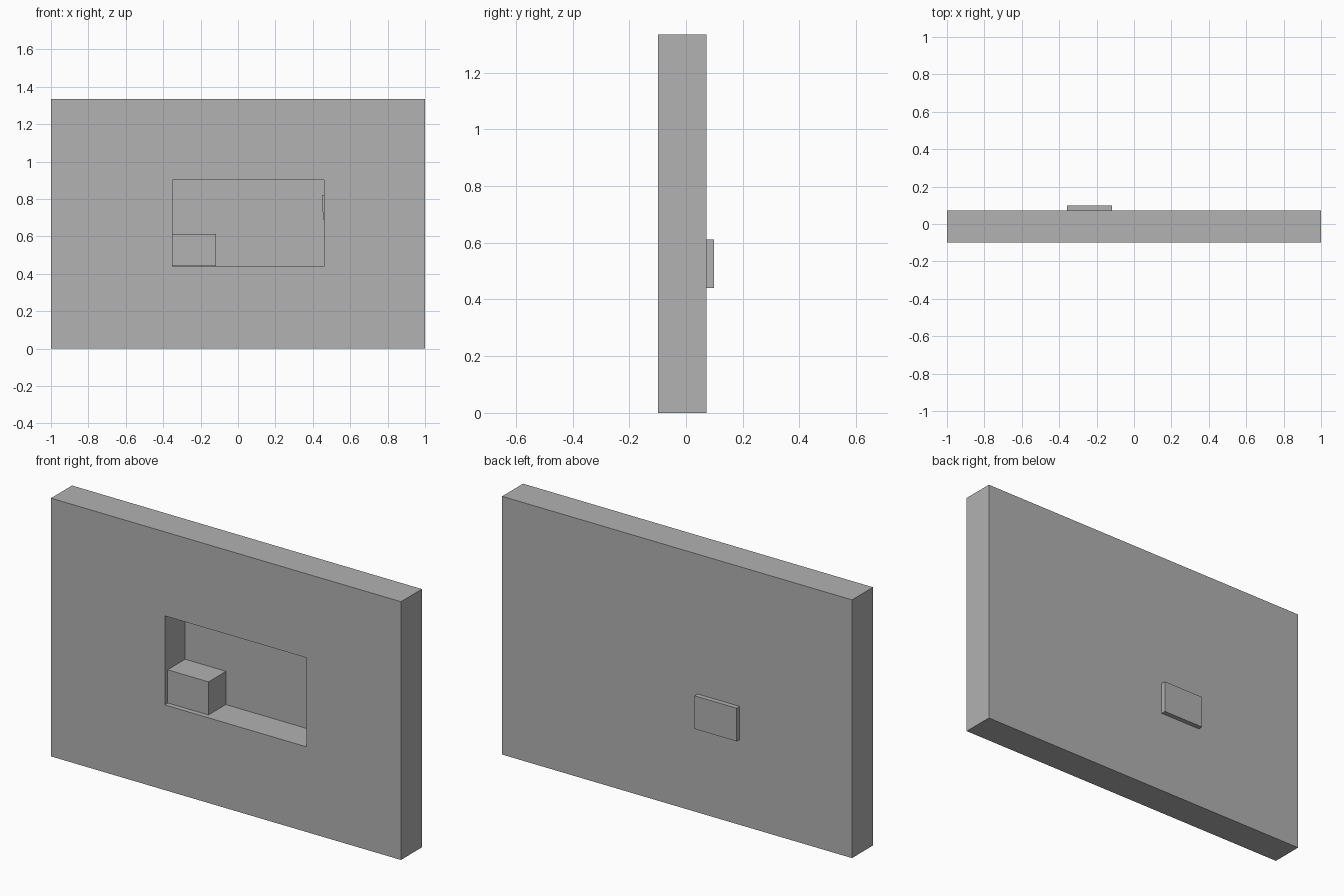
import bpy
import bmesh

cube = bpy.data.objects.get("Cube")
if cube:
    bpy.data.objects.remove(cube, do_unlink=True)

grey = bpy.data.materials.new("plain grey")
grey.use_nodes = True
colour = (0.445, 0.445, 0.445, 1)
grey.diffuse_color = colour
grey.node_tree.nodes["Principled BSDF"].inputs["Base Color"].default_value = colour


def add_box(name, x, y, z):
    """Box spanning the given (low, high) ranges."""
    bm = bmesh.new()
    bmesh.ops.create_cube(bm, size=1)
    for v in bm.verts:
        for i, (low, high) in enumerate((x, y, z)):
            v.co[i] = high if v.co[i] > 0 else low
    mesh = bpy.data.meshes.new(name)
    bm.to_mesh(mesh)
    bm.free()
    mesh.materials.append(grey)
    obj = bpy.data.objects.new(name, mesh)
    bpy.context.collection.objects.link(obj)
    return obj


FRONT, BACK, TOP = -0.098, 0.073, 1.334

# Wall panel with a deep recess that leaves only a thin back skin
panel = add_box("wall_panel", (-1, 1), (FRONT, BACK), (0, TOP))
cutter = add_box("recess_cutter", (-0.35, 0.46), (FRONT - 0.1, BACK - 0.004), (0.44, 0.90))
cutter.hide_render = True
cutter.hide_viewport = True
cut = panel.modifiers.new("recess", "BOOLEAN")
cut.operation = "DIFFERENCE"
cut.solver = "EXACT"
cut.object = cutter

# Apply the cut and remove the helper
depsgraph = bpy.context.evaluated_depsgraph_get()
cut_mesh = bpy.data.meshes.new_from_object(panel.evaluated_get(depsgraph))
panel.modifiers.clear()
panel.data = cut_mesh
bpy.data.objects.remove(cutter, do_unlink=True)

# Block in the recess corner, passing through the back
add_box("corner_block", (-0.358, -0.117), (-0.074, 0.098), (0.441, 0.612))

# Slim tapered catch on the recess side wall
catch = add_box("side_catch", (0.449, 0.462), (-0.04, 0.03), (0.69, 0.82))
for v in catch.data.vertices:
    if v.co.x < 0.455 and v.co.z < 0.7:
        v.co.x = 0.455
